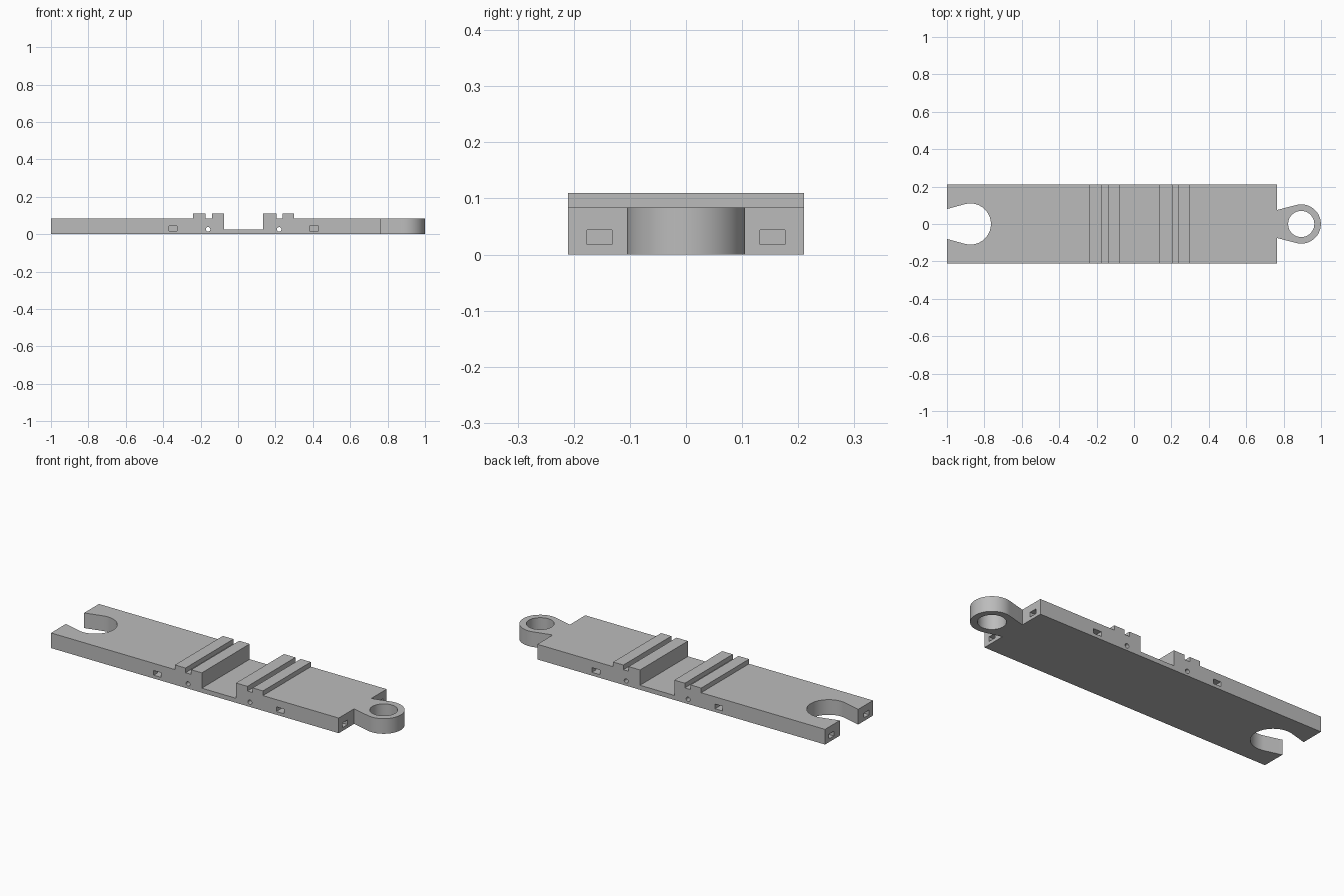
import bpy, bmesh, math
from mathutils import Vector

if "Cube" in bpy.data.objects:
    bpy.data.objects.remove(bpy.data.objects["Cube"], do_unlink=True)

grey = bpy.data.materials.new("plain grey")
grey.use_nodes = True
grey.diffuse_color = (0.5, 0.5, 0.5, 1)
grey.node_tree.nodes["Principled BSDF"].inputs["Base Color"].default_value = (0.5, 0.5, 0.5, 1)

HALF_WIDTH, TOP, RIB, FLOOR = 0.21, 0.084, 0.11, 0.025
END = 0.765


def prism(name, outline, lo, hi, along="Z"):
    """Extrude a flat outline along Z (x, y points) or along Y (x, z points)."""
    bm = bmesh.new()
    place = (lambda a, b: (a, b, lo)) if along == "Z" else (lambda a, b: (a, lo, b))
    face = bm.faces.new([bm.verts.new(place(a, b)) for a, b in outline])
    step = Vector((0, 0, hi - lo)) if along == "Z" else Vector((0, hi - lo, 0))
    new = bmesh.ops.extrude_face_region(bm, geom=[face])["geom"]
    bmesh.ops.translate(bm, vec=step, verts=[g for g in new if isinstance(g, bmesh.types.BMVert)])
    bmesh.ops.recalc_face_normals(bm, faces=bm.faces)
    mesh = bpy.data.meshes.new(name)
    bm.to_mesh(mesh)
    bm.free()
    mesh.materials.append(grey)
    obj = bpy.data.objects.new(name, mesh)
    bpy.context.collection.objects.link(obj)
    return obj


def circle(cx, cy, r, n=64):
    return [(cx + r * math.cos(math.tau * i / n), cy + r * math.sin(math.tau * i / n))
            for i in range(n)]


def lobe(cx, r, mouth_x, mouth_y, n=56):
    """Round head with straight tangent sides running back to a mouth."""
    dx = mouth_x - cx
    a = math.atan2(mouth_y, dx) - math.acos(r / math.hypot(dx, mouth_y))
    arc = [(cx + r * math.cos(a * t), r * math.sin(a * t))
           for t in (2 * i / n - 1 for i in range(n + 1))]
    return [(mouth_x, -mouth_y)] + arc + [(mouth_x, mouth_y)]


def activate(obj):
    bpy.ops.object.select_all(action="DESELECT")
    obj.select_set(True)
    bpy.context.view_layer.objects.active = obj


def cut(obj, cutter):
    activate(obj)
    mod = obj.modifiers.new("cut", "BOOLEAN")
    mod.operation, mod.solver, mod.object = "DIFFERENCE", "EXACT", cutter
    bpy.ops.object.modifier_apply(modifier=mod.name)
    bpy.data.objects.remove(cutter, do_unlink=True)


# Plank with two pairs of ribs either side of a cross slot
profile = [(-1, 0), (END, 0), (END, TOP)]
for right, left in ((0.30, 0.237), (0.205, 0.135)):
    profile += [(right, TOP), (right, RIB), (left, RIB), (left, TOP)]
profile[-1] = (0.135, FLOOR)
profile.append((-0.075, FLOOR))
for right, left in ((-0.075, -0.14), (-0.175, -0.24)):
    profile += [(right, TOP), (right, RIB), (left, RIB), (left, TOP)]
profile.remove((-0.075, TOP))
profile.append((-1, TOP))
plank = prism("plank", profile, -HALF_WIDTH, HALF_WIDTH, "Y")

# Round socket at the right end
cut(plank, prism("socket_cutter", lobe(-0.875, 0.11, -1.05, 0.0665), -0.1, 0.2))

# Cross-drilled pin holes
for x in (-0.16, 0.22):
    cut(plank, prism("pin_cutter", circle(x, 0.026, 0.012, 32), -0.3, 0.3, "Y"))

# Square channels from each end face, turning out through the sides
for end, near, far in ((-1.05, -0.37, -0.325), (0.82, 0.43, 0.382)):
    for side in (-1, 1):
        path = [(end, 0.132), (far, 0.132), (far, 0.25), (near, 0.25), (near, 0.176), (end, 0.176)]
        cut(plank, prism("channel_cutter", [(x, side * y) for x, y in path], 0.018, 0.044))

# Ring tongue at the left end
tongue = prism("ring_tongue", lobe(0.894, 0.105, END, 0.075), 0, TOP)
cut(tongue, prism("bore_cutter", circle(0.894, 0, 0.07), -0.1, 0.2))

for obj in (plank, tongue):
    activate(obj)
    bpy.ops.object.shade_smooth_by_angle(angle=math.radians(25))
